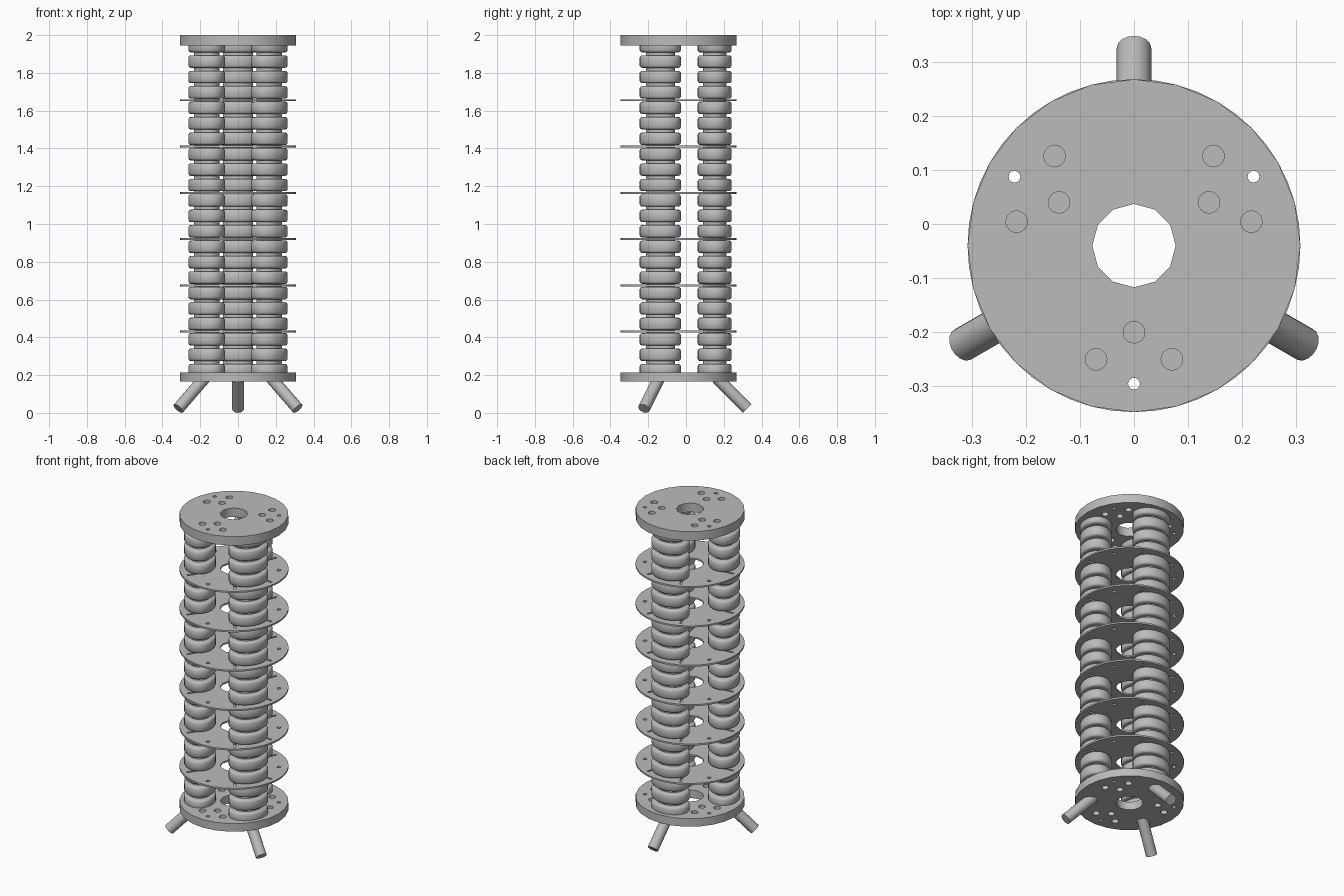
import bpy
import bmesh
from math import sin, cos, tau, radians
from mathutils import Vector

if "Cube" in bpy.data.objects:
    bpy.data.objects.remove(bpy.data.objects["Cube"], do_unlink=True)

AXIS_Y = -0.04              # the stack's axis sits slightly forward of the origin
ARMS = [90, 210, 330]       # columns and legs
GAPS = [30, 150, 270]       # bolt groups between them

grey = bpy.data.materials.new("plain grey")
grey.use_nodes = True
grey.diffuse_color = (0.5, 0.5, 0.5, 1)
grey.node_tree.nodes["Principled BSDF"].inputs["Base Color"].default_value = (0.5, 0.5, 0.5, 1)


def finish(name, bm, angle=35):
    bmesh.ops.recalc_face_normals(bm, faces=bm.faces)
    mesh = bpy.data.meshes.new(name)
    bm.to_mesh(mesh)
    bm.free()
    mesh.materials.append(grey)
    obj = bpy.data.objects.new(name, mesh)
    bpy.context.collection.objects.link(obj)
    bpy.ops.object.select_all(action="DESELECT")
    obj.select_set(True)
    bpy.context.view_layer.objects.active = obj
    bpy.ops.object.shade_smooth_by_angle(angle=radians(angle))
    return obj


def polar(angle, radial, side=0.0):
    """Point at a radial distance along an arm, shifted sideways."""
    a = radians(angle)
    return Vector((radial * cos(a) - side * sin(a), radial * sin(a) + side * cos(a)))


def circle(centre, radius, sides):
    return [centre + radius * Vector((cos(tau * i / sides), sin(tau * i / sides)))
            for i in range(sides)]


def plate(name, loops, bottom, top):
    """Flat plate: the first loop is the rim, the others are holes."""
    bm = bmesh.new()
    edges = []
    for loop in loops:
        verts = [bm.verts.new((p.x, p.y + AXIS_Y, bottom)) for p in loop]
        edges += [bm.edges.new((v, verts[i - 1])) for i, v in enumerate(verts)]
    bmesh.ops.triangle_fill(bm, use_beauty=True, use_dissolve=False, edges=edges)
    result = bmesh.ops.extrude_face_region(bm, geom=bm.faces[:], use_keep_orig=True)
    moved = [g for g in result["geom"] if isinstance(g, bmesh.types.BMVert)]
    bmesh.ops.translate(bm, vec=(0, 0, top - bottom), verts=moved)
    return finish(name, bm, 32)


# Holes shared by all plates
origin = Vector((0, 0))
common = [circle(origin, 0.077, 12)] + [circle(polar(a, 0.255), 0.011, 12) for a in GAPS]
bolts = [circle(polar(a, r, s), 0.02, 16) for a in GAPS
         for r, s in ((0.16, 0), (0.21, 0.07), (0.21, -0.07))]

# Thick end plates
for name, low, high in (("base_plate", 0.165, 0.215), ("top_plate", 1.945, 2.0)):
    plate(name, [circle(origin, 0.3075, 24)] + common + bolts, low, high)

# Thin spacer plates with narrow slots beside each column
slots = []
for a in ARMS:
    for turn in (-24, 24):
        slots.append([polar(a + turn, r, s) for r, s in
                      ((0.225, -0.006), (0.28, -0.006), (0.28, 0.006), (0.225, 0.006))])
for k in range(6):
    z = 0.43 + 0.245 * k
    plate(f"spacer_plate_{k + 1}", [circle(origin, 0.3075, 48)] + common + slots,
          z - 0.005, z + 0.005)

# Insulator columns: an oval ribbed profile stacked at a constant pitch
PITCH, FIRST, COUNT = 0.0817, 0.226, 22
RIB = [(-0.0408, 0.7), (-0.033, 0.7), (-0.033, 0.88), (-0.03, 0.95), (-0.022, 1.0),
       (0.022, 1.0), (0.03, 0.95), (0.033, 0.88), (0.033, 0.7)]
profile = [(FIRST + PITCH * k + dz, s) for k in range(COUNT) for dz, s in RIB]
profile = [p for p in profile if 0.19 < p[0] < 1.985]
for n, a in enumerate(ARMS):
    bm = bmesh.new()
    rings = []
    for z, s in profile:
        ring = []
        for i in range(32):
            t = tau * i / 32
            p = polar(a, 0.192 + 0.09 * s * cos(t), 0.115 * s * sin(t))
            ring.append(bm.verts.new((p.x, p.y + AXIS_Y, z)))
        rings.append(ring)
    for lower, upper in zip(rings, rings[1:]):
        for i in range(32):
            bm.faces.new((lower[i - 1], lower[i], upper[i], upper[i - 1]))
    bm.faces.new(rings[0])
    bm.faces.new(rings[-1])
    finish(f"insulator_column_{n + 1}", bm, 50)

# Splayed legs
for n, a in enumerate(ARMS):
    foot, hip = polar(a, 0.365), polar(a, 0.205)
    start = Vector((foot.x, foot.y + AXIS_Y, 0.023))
    end = Vector((hip.x, hip.y + AXIS_Y, 0.183))
    bm = bmesh.new()
    bmesh.ops.create_cone(bm, cap_ends=True, segments=16, radius1=0.032, radius2=0.032,
                          depth=(end - start).length)
    bmesh.ops.rotate(bm, verts=bm.verts,
                     matrix=Vector((0, 0, 1)).rotation_difference(end - start).to_matrix())
    bmesh.ops.translate(bm, vec=(start + end) / 2, verts=bm.verts)
    finish(f"leg_{n + 1}", bm)
